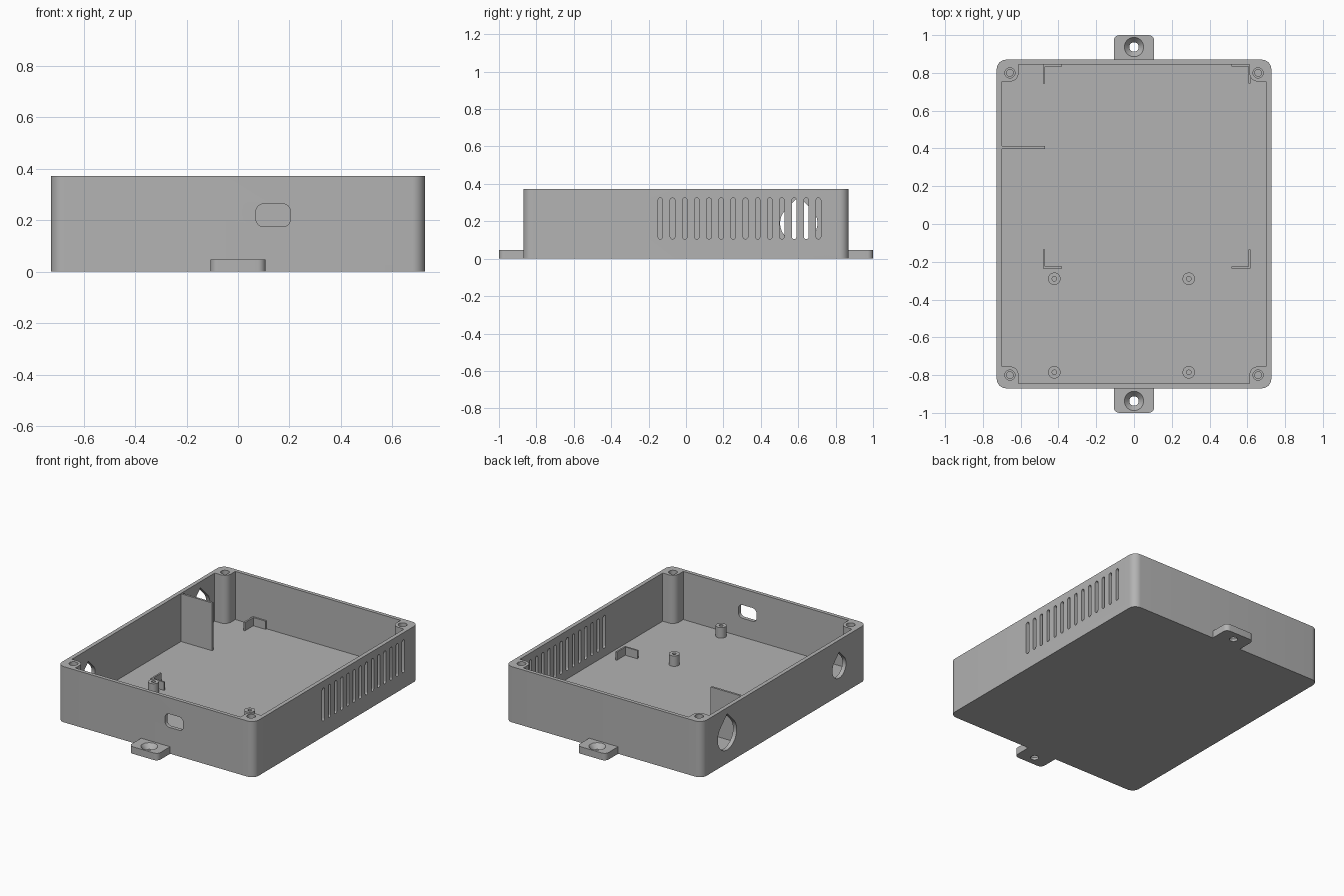
import bpy, bmesh
from math import sin, cos, pi, radians

cube = bpy.data.objects.get("Cube")
if cube:
    bpy.data.objects.remove(cube, do_unlink=True)

GREY = (0.45, 0.45, 0.45, 1)
mat = bpy.data.materials.new("plain grey plastic")
mat.use_nodes = True
mat.diffuse_color = GREY
mat.node_tree.nodes["Principled BSDF"].inputs["Base Color"].default_value = GREY

W, L, H = 0.727, 0.87, 0.372      # outer half width, half length, height
IW, IL = 0.70, 0.845              # inner half width and half length
FLOOR = 0.05
POST = (0.657, 0.80)              # screw post centre
POST_R = 0.046


def arc(cx, cy, r, a0, a1, n=8):
    return [(cx + r * cos(radians(a0 + (a1 - a0) * i / n)),
             cy + r * sin(radians(a0 + (a1 - a0) * i / n))) for i in range(n + 1)]


def circle(cx, cy, r, n=32):
    return arc(cx, cy, r, 0, 360, n)[:-1]


def rect(x0, x1, y0, y1, r=0):
    if not r:
        return [(x0, y0), (x1, y0), (x1, y1), (x0, y1)]
    return (arc(x0 + r, y0 + r, r, 180, 270) + arc(x1 - r, y0 + r, r, 270, 360)
            + arc(x1 - r, y1 - r, r, 0, 90) + arc(x0 + r, y1 - r, r, 90, 180))


def loft(name, low, high, w0, w1, axis="z"):
    """Solid between two outlines with equal point counts, along an axis."""
    place = {"z": lambda u, v, w: (u, v, w),
             "y": lambda u, v, w: (u, w, v),
             "x": lambda u, v, w: (w, u, v)}[axis]
    bm = bmesh.new()
    a = [bm.verts.new(place(u, v, w0)) for u, v in low]
    b = [bm.verts.new(place(u, v, w1)) for u, v in high]
    bm.faces.new(a[::-1])
    bm.faces.new(b)
    for i in range(len(a)):
        j = (i + 1) % len(a)
        bm.faces.new((a[i], a[j], b[j], b[i]))
    bmesh.ops.recalc_face_normals(bm, faces=bm.faces)
    mesh = bpy.data.meshes.new(name)
    bm.to_mesh(mesh)
    bm.free()
    mesh.materials.append(mat)
    ob = bpy.data.objects.new(name, mesh)
    bpy.context.collection.objects.link(ob)
    return ob


def prism(name, outline, w0, w1, axis="z"):
    return loft(name, outline, outline, w0, w1, axis)


def cut(ob, cutters):
    for c in cutters:
        m = ob.modifiers.new("cut", "BOOLEAN")
        m.operation, m.solver, m.object = "DIFFERENCE", "EXACT", c
    bpy.context.view_layer.update()
    deps = bpy.context.evaluated_depsgraph_get()
    mesh = bpy.data.meshes.new_from_object(ob.evaluated_get(deps))
    ob.modifiers.clear()
    ob.data = mesh
    for c in cutters:
        bpy.data.objects.remove(c, do_unlink=True)


def smooth(ob):
    ob.data.polygons.foreach_set("use_smooth", [True] * len(ob.data.polygons))
    ob.data.set_sharp_from_angle(angle=radians(30))


parts = []

# Case: rounded block with a cavity that leaves a screw post in each corner
case = prism("case", rect(-W, W, -L, L, 0.05), 0, H)
px, py = POST
corner = [(IW, py - POST_R)] + arc(px, py, POST_R, 270, 180) + [(px - POST_R, IL)]
cavity = []
for sx, sy in ((1, 1), (-1, 1), (-1, -1), (1, -1)):
    pts = [(sx * x, sy * y) for x, y in corner]
    cavity += pts if sx * sy > 0 else pts[::-1]
cutters = [prism("cavity_cutter", cavity, FLOOR, H + 0.1)]

# Stepped screw holes in the posts
for sx in (-1, 1):
    for sy in (-1, 1):
        for r, depth in ((0.027, 0.05), (0.018, 0.15)):
            cutters.append(prism("screw_cutter", circle(sx * px, sy * py, r, 24), H - depth, H + 0.1))

# Row of vent slots
for i in range(14):
    y = -0.137 + i * 0.065
    cutters.append(prism("vent_cutter", rect(y - 0.0125, y + 0.0125, 0.105, 0.325, 0.0124),
                         IW - 0.02, W + 0.05, "x"))

# Teardrop cable holes in the opposite wall
for y, r in ((0.603, 0.10), (-0.58, 0.072)):
    z = 0.19
    drop = arc(y, z, r, 135, 405, 32) + [(y, z + r * 2 ** 0.5)]
    cutters.append(prism("cable_cutter", drop, -W - 0.05, -IW + 0.02, "x"))

# Rounded socket opening in the front wall
cutters.append(prism("socket_cutter", rect(0.07, 0.204, 0.175, 0.264, 0.03),
                     -L - 0.05, -IL + 0.02, "y"))
cut(case, cutters)
parts.append(case)

# Mounting tabs with countersunk holes
TAB, TAB_H = 0.107, 0.047
for s, name in ((-1, "front_mounting_tab"), (1, "back_mounting_tab")):
    outline = ([(-TAB, L), (TAB, L)] + arc(TAB - 0.03, 0.97, 0.03, 0, 90)
               + arc(0.03 - TAB, 0.97, 0.03, 90, 180))
    tab = prism(name, [(x, s * y) for x, y in outline], 0, TAB_H)
    y = s * 0.937
    cut(tab, [prism("hole_cutter", circle(0, y, 0.025), -0.05, 0.1),
              loft("sink_cutter", circle(0, y, 0.022), circle(0, y, 0.058), 0.012, TAB_H + 0.008)])
    parts.append(tab)

# Divider wall
parts.append(prism("divider", rect(-IW - 0.01, -0.47, 0.398, 0.412), FLOOR - 0.01, H - 0.003))

# L-shaped board holders
T, ARM, HOLD_TOP = 0.011, 0.1, 0.105
for x, sx in ((-0.482, 1), (0.617, -1)):
    for y, sy in ((-0.235, 1), (IL, -1)):
        ell = [(0, 0), (ARM, 0), (ARM, T), (T, T), (T, ARM), (0, ARM)]
        parts.append(prism("board_holder", [(x + sx * u, y + sy * v) for u, v in ell],
                           FLOOR - 0.01, HOLD_TOP))

# Standoffs with pilot holes
for x in (-0.422, 0.29):
    for y in (-0.29, -0.785):
        post = prism("standoff", circle(x, y, 0.033), FLOOR - 0.01, 0.12)
        cut(post, [prism("pilot_cutter", circle(x, y, 0.012, 16), FLOOR, 0.2)])
        parts.append(post)

for ob in parts:
    smooth(ob)
